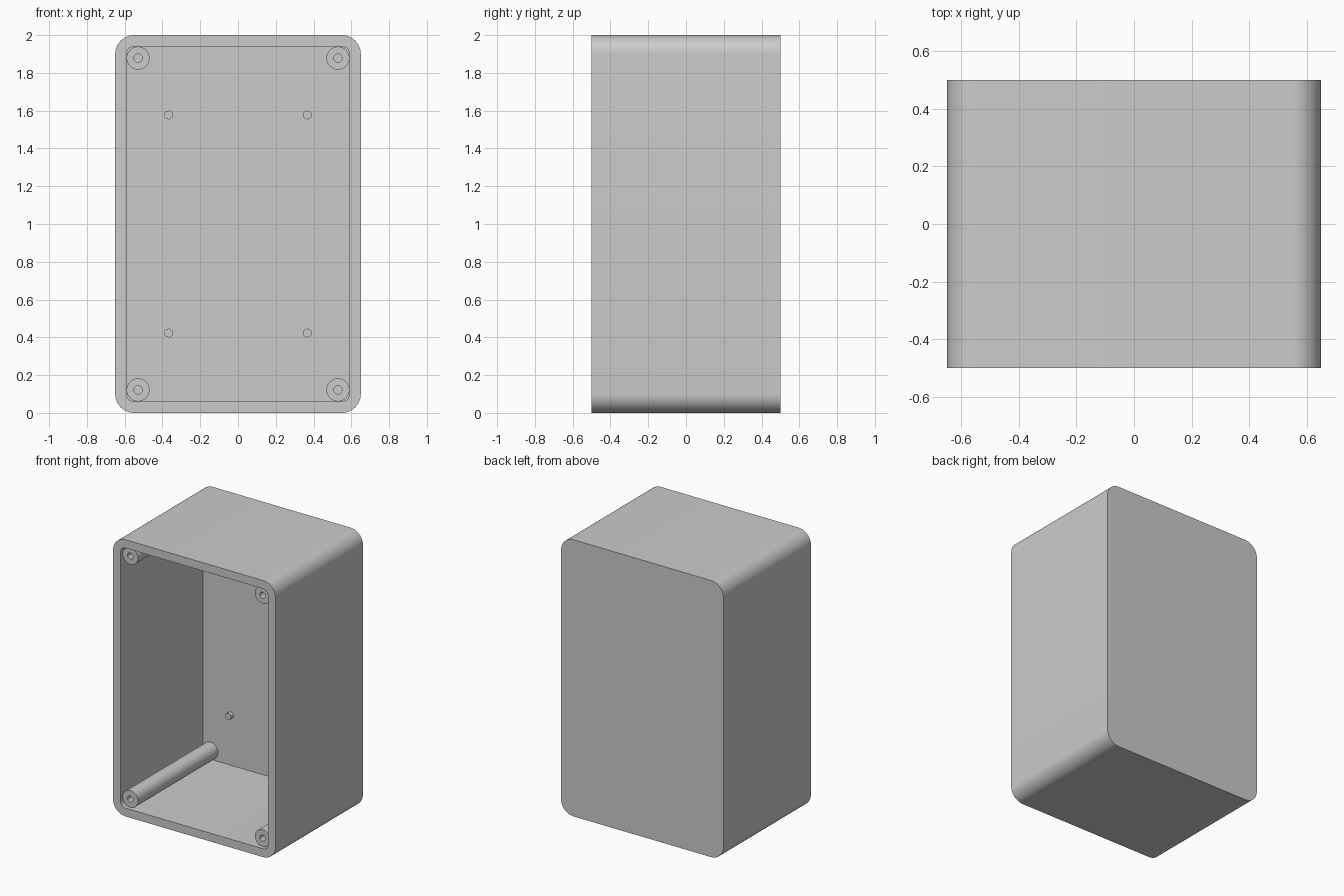
import bpy, bmesh
from math import cos, sin, pi, radians

if "Cube" in bpy.data.objects:
    bpy.data.objects.remove(bpy.data.objects["Cube"], do_unlink=True)

COLOUR = (0.6, 0.6, 0.6, 1)
grey = bpy.data.materials.new("plain grey")
grey.use_nodes = True
grey.diffuse_color = COLOUR
grey.node_tree.nodes["Principled BSDF"].inputs["Base Color"].default_value = COLOUR

MID = 1.0            # height of the centre line
BACK, FRONT = 0.5, -0.5
WALL = 0.06
FLOOR = BACK - WALL  # inner face of the back wall


def rounded_ring(half_x, half_z, radius, y, steps=12):
    """Rounded rectangle facing the front."""
    ring = []
    for k, (sx, sz) in enumerate([(1, 1), (-1, 1), (-1, -1), (1, -1)]):
        for i in range(steps + 1):
            a = (k + i / steps) * pi / 2
            ring.append((sx * (half_x - radius) + radius * cos(a), y,
                         MID + sz * (half_z - radius) + radius * sin(a)))
    return ring


def circle_ring(x, z, radius, y, sides=40):
    angles = [2 * pi * i / sides for i in range(sides)]
    return [(x + radius * cos(a), y, z + radius * sin(a)) for a in angles]


def loft(name, rings):
    """Join rings into a closed skin, capped at the first and last ring."""
    bm = bmesh.new()
    loops = [[bm.verts.new(p) for p in ring] for ring in rings]
    n = len(loops[0])
    for a, b in zip(loops, loops[1:]):
        for i in range(n):
            j = (i + 1) % n
            bm.faces.new((a[i], a[j], b[j], b[i]))
    bm.faces.new(loops[0])
    bm.faces.new(loops[-1])
    bmesh.ops.recalc_face_normals(bm, faces=bm.faces)
    mesh = bpy.data.meshes.new(name)
    bm.to_mesh(mesh)
    bm.free()
    mesh.materials.append(grey)
    obj = bpy.data.objects.new(name, mesh)
    bpy.context.collection.objects.link(obj)
    bpy.ops.object.select_all(action="DESELECT")
    obj.select_set(True)
    bpy.context.view_layer.objects.active = obj
    bpy.ops.object.shade_smooth_by_angle(angle=radians(30))
    return obj


# Open-fronted case with rounded long edges
outer = (0.65, 1.0, 0.1)
inner = (0.65 - WALL, 1.0 - WALL, 0.1 - WALL)
loft("case", [rounded_ring(*outer, BACK), rounded_ring(*outer, FRONT),
              rounded_ring(*inner, FRONT), rounded_ring(*inner, FLOOR)])

for side, sx in (("left", 1), ("right", -1)):
    for level, sz in (("upper", 1), ("lower", -1)):
        # Corner screw post with a blind hole, set slightly behind the rim
        x, z, tip = sx * 0.529, MID + sz * 0.878, FRONT + 0.025
        loft(f"{level}_{side}_screw_post", [
            circle_ring(x, z, 0.061, FLOOR + 0.01), circle_ring(x, z, 0.061, tip),
            circle_ring(x, z, 0.022, tip), circle_ring(x, z, 0.022, tip + 0.4)])
        # Short locating peg on the back wall
        x, z = sx * 0.367, MID + sz * 0.577
        loft(f"{level}_{side}_peg", [circle_ring(x, z, 0.023, FLOOR + 0.01),
                                     circle_ring(x, z, 0.023, FLOOR - 0.03)])
